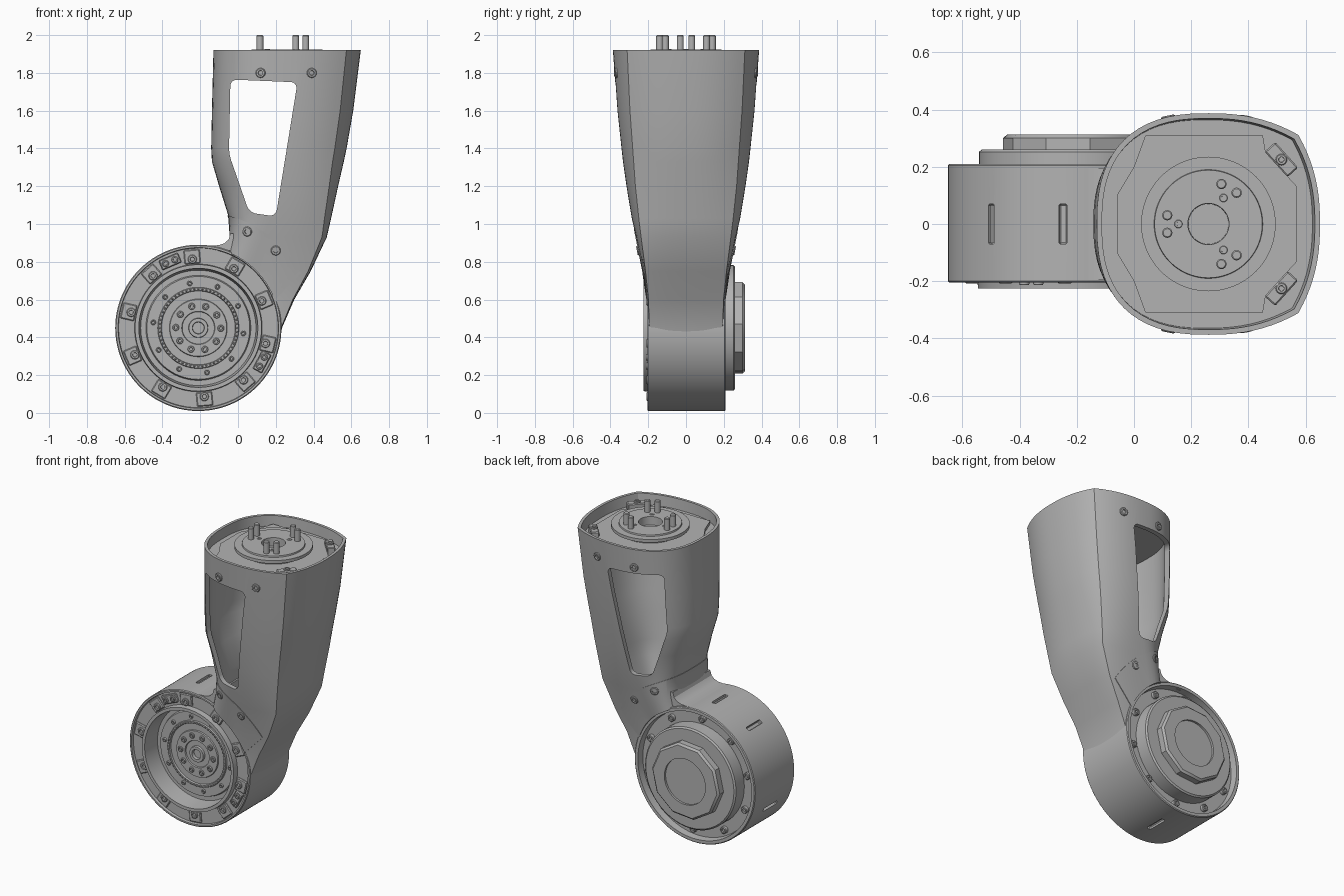
import bpy, bmesh, math
from mathutils import Vector, Matrix

cube = bpy.data.objects.get("Cube")
if cube:
    bpy.data.objects.remove(cube)

grey = bpy.data.materials.new("machined grey")
grey.use_nodes = True
GREY = (0.45, 0.45, 0.45, 1)
grey.diffuse_color = GREY
grey.node_tree.nodes["Principled BSDF"].inputs["Base Color"].default_value = GREY
parts = []
HUB = Vector((-0.21, 0, 0.45))
TOP = Vector((0.26, 0, 0))


def finish(name, bm):
    bmesh.ops.recalc_face_normals(bm, faces=bm.faces)
    mesh = bpy.data.meshes.new(name)
    bm.to_mesh(mesh)
    bm.free()
    mesh.materials.append(grey)
    obj = bpy.data.objects.new(name, mesh)
    bpy.context.collection.objects.link(obj)
    parts.append(obj)
    return obj


def stack(name, rings):
    """Skin a list of equally long rings and close both ends."""
    bm = bmesh.new()
    loops = [[bm.verts.new(p) for p in ring] for ring in rings]
    n = len(loops[0])
    for a, b in zip(loops, loops[1:]):
        for i in range(n):
            j = (i + 1) % n
            bm.faces.new((a[i], a[j], b[j], b[i]))
    bm.faces.new(loops[0])
    bm.faces.new(loops[-1])
    return finish(name, bm)


def lathe(name, profile, origin, axis, segs=96, phase=0):
    """Turn (radius, height) pairs around an axis."""
    turn = Vector(axis).to_track_quat('Z', 'Y')
    rings = []
    for r, h in profile:
        r = max(r, 0.001)
        ring = []
        for i in range(segs):
            a = math.radians(phase) + math.tau * i / segs
            ring.append(Vector(origin) + turn @ Vector((r * math.cos(a), r * math.sin(a), h)))
        rings.append(ring)
    return stack(name, rings)


def prism(name, outline, low, high, axis='Y', rounding=0):
    place = (lambda p, h: (p[0], h, p[1])) if axis == 'Y' else (lambda p, h: (p[0], p[1], h))
    obj = stack(name, [[place(p, h) for p in outline] for h in (low, high)])
    if rounding:
        bm = bmesh.new()
        bm.from_mesh(obj.data)
        k = 'XYZ'.index(axis)
        edges = [e for e in bm.edges if abs(e.verts[0].co[k] - e.verts[1].co[k]) > 0.001]
        bmesh.ops.bevel(bm, geom=edges, offset=rounding, segments=5, profile=0.5, affect='EDGES')
        bm.to_mesh(obj.data)
        bm.free()
    return obj


def block(name, centre, size, axis='Z', angle=0):
    bm = bmesh.new()
    m = Matrix.Translation(centre) @ Matrix.Rotation(angle, 4, axis) @ Matrix.Diagonal((*size, 1))
    bmesh.ops.create_cube(bm, size=1, matrix=m)
    bmesh.ops.bevel(bm, geom=bm.edges[:], offset=0.005, segments=1, affect='EDGES')
    return finish(name, bm)


def combine(obj, tool, operation='DIFFERENCE'):
    mod = obj.modifiers.new("cut", 'BOOLEAN')
    mod.object, mod.operation, mod.solver = tool, operation, 'EXACT'
    bpy.context.view_layer.update()
    graph = bpy.context.evaluated_depsgraph_get()
    mesh = bpy.data.meshes.new_from_object(obj.evaluated_get(graph))
    obj.modifiers.clear()
    obj.data = mesh
    parts.remove(tool)
    bpy.data.objects.remove(tool)


def around_hub(r, degrees, y):
    a = math.radians(degrees)
    return HUB + Vector((r * math.cos(a), y, r * math.sin(a)))


def screw(name, at, axis, r=0.022):
    lathe(name, [(r, -0.02), (r, 0.005), (r * 0.85, 0.009), (r * 0.5, 0.009),
                 (r * 0.45, 0), (0, 0)], at, axis, 16)


# Arm sections: height, left x, right x, half depth, left squareness, right crease position
SECTIONS = [(0.34, -0.1, 0.212, 0.195, 5, 0.97), (0.45, -0.1, 0.233, 0.2, 5, 0.97),
            (0.6, -0.1, 0.298, 0.207, 5, 0.96), (0.75, -0.08, 0.385, 0.228, 5, 0.94),
            (0.93, -0.04, 0.47, 0.264, 4, 0.9), (1.03, -0.047, 0.493, 0.287, 3, 0.87),
            (1.2, -0.1, 0.53, 0.315, 2.5, 0.85), (1.33, -0.138, 0.56, 0.334, 2.5, 0.83),
            (1.4, -0.142, 0.575, 0.342, 2.5, 0.825), (1.6, -0.138, 0.61, 0.364, 2.5, 0.815),
            (1.92, -0.13, 0.65, 0.387, 2.5, 0.805)]
BULGE = 2.35


def section(z):
    for a, b in zip(SECTIONS, SECTIONS[1:]):
        if z <= b[0]:
            t = (z - a[0]) / (b[0] - a[0])
            return [p + (q - p) * t for p, q in zip(a[1:], b[1:])]
    return SECTIONS[-1][1:]


def unit_depth(u, n, c):
    if u < 0:
        return (1 - abs(u) ** n) ** (1 / n)
    return 1 - (1 - c) * (u / c) ** BULGE


def half_outline(n, c, creased):
    """Right side, then the front, then around the left."""
    angles = [math.pi / 2 * i / 16 for i in range(17)]
    left = [(-math.sin(a) ** (2 / n), max(math.cos(a), 0) ** (2 / n)) for a in angles]
    if not creased:
        return [(-u, v) for u, v in reversed(left)] + left[1:]
    steps = [i / 10 for i in range(11)]
    right = [(1 - (1 - c) * t ** BULGE, c * t) for t in steps]
    front = [(c * (1 - t), unit_depth(c * (1 - t), n, c)) for t in steps[1:]]
    return right + front + left[1:]


def arm_loft(name, low, high, inset, creased=True):
    heights = [low] + [s[0] for s in SECTIONS if low < s[0] < high] + [high]
    rings = []
    for z in heights:
        left, right, depth, n, c = section(z)
        half = half_outline(n, c, creased)
        whole = half + [(u, -v) for u, v in reversed(half[1:-1])]
        middle, width = (left + right) / 2, (right - left) / 2 - inset
        rings.append([(middle + u * width, v * (depth - inset), z) for u, v in whole])
    return stack(name, rings)


def arm_depth(x, z):
    left, right, depth, n, c = section(z)
    return depth * unit_depth((2 * x - left - right) / (right - left), n, c)


def hub_cutter():
    return lathe("hub_cutter", [(0.43, -0.6), (0.43, 0.6)], HUB, (0, 1, 0))


# Hollow arm with a window through front and back and an open top recess
WINDOW = [(-0.04, 1.765), (0.315, 1.75), (0.2, 1.04), (0.06, 1.06), (-0.048, 1.37)]
shell = arm_loft("arm_shell", 0.34, 1.92, 0)
combine(shell, arm_loft("arm_cavity", 0.75, 1.82, 0.03, creased=False))
combine(shell, arm_loft("top_recess", 1.85, 2.0, 0.018))
combine(shell, prism("window_cutter", WINDOW, -0.6, 0.6, rounding=0.035))
combine(shell, hub_cutter())

# Curved cover plates where the arm grips the hub
arc = [around_hub(0.615, a, 0) for a in range(28, 77, 4)]
inner = [around_hub(0.4, a, 0) for a in (76, 48, 18)]
cover = arm_loft("grip_cover", 0.46, 1.2, -0.004)
combine(cover, prism("cover_outline", [(p.x, p.z) for p in arc + inner], -0.6, 0.6), 'INTERSECT')
combine(cover, arm_loft("cover_cavity", 0.4, 1.3, 0.025))
combine(cover, hub_cutter())

# Concave fillet between the arm and the top of the hub
prism("neck_fillet", [(-0.2, 0.86), (-0.2, 0.889), (-0.14, 0.886), (-0.1, 0.888), (-0.07, 0.899),
                      (-0.05, 0.918), (-0.04, 0.95), (0, 0.95), (0, 0.86)], -0.195, 0.195)

# Hub drum, with the stepped output face in front and a recess behind
drum = lathe("hub_drum", [
    (0, -0.115), (0.03, -0.115), (0.032, -0.135), (0.05, -0.135), (0.052, -0.12), (0.085, -0.12),
    (0.088, -0.128), (0.15, -0.128), (0.153, -0.12), (0.195, -0.12), (0.198, -0.132),
    (0.212, -0.132), (0.215, -0.122), (0.272, -0.122), (0.278, -0.105), (0.305, -0.105),
    (0.315, -0.225), (0.335, -0.225), (0.338, -0.188), (0.422, -0.188), (0.425, -0.205),
    (0.435, -0.205), (0.44, -0.2), (0.44, 0.205), (0.435, 0.21), (0.415, 0.21),
    (0.41, 0.165), (0, 0.165)], HUB, (0, 1, 0), 128)
for angle in (95, 131, 203, 275):
    combine(drum, block("slot_cutter", around_hub(0.44, angle, 0), (0.04, 0.14, 0.028),
                        'Y', -math.radians(angle)))

# Two-tier rear cap: round base, faceted top with a sunken dial
FRONT, BACK = (0, -1, 0), (0, 1, 0)
lathe("rear_cap_base", [(0.332, 0.15), (0.332, 0.252), (0.322, 0.26), (0, 0.26)], HUB, BACK, 60)
cap = lathe("rear_cap", [(0.248, 0.25), (0.248, 0.3), (0.235, 0.312)], HUB, BACK, 10, 67)
combine(cap, lathe("dial_cutter", [(0.15, 0.298), (0.15, 0.4)], HUB, BACK, 64))

# Clamp pads, screws and bolt circles
for k in range(10):
    angle = 95 + 36 * k
    block("clamp_pad", around_hub(0.378, angle, -0.189), (0.075, 0.02, 0.085), 'Y', -math.radians(angle))
    screw("clamp_screw", around_hub(0.365, angle, -0.199), FRONT, 0.024)
    screw("rear_screw", around_hub(0.372, angle, 0.18), BACK, 0.022)
    screw("face_screw", around_hub(0.24, angle + 6, -0.122), FRONT, 0.014)
    screw("output_bolt", around_hub(0.119, angle + 12, -0.128), FRONT, 0.018)
for k in range(60):
    block("gear_tooth", around_hub(0.205, 6 * k, -0.133), (0.012, 0.008, 0.011), 'Y', -math.radians(6 * k))
for angle in (113, 332):
    block("connector", around_hub(0.382, angle, -0.19), (0.055, 0.03, 0.11), 'Y', -math.radians(angle))
    for d in (-4, 4):
        screw("connector_pin", around_hub(0.382, angle + d, -0.204), FRONT, 0.018)

# Screws through the shell, front and back, tilted to sit on the surface
for side in (-1, 1):
    for x, z in ((0.12, 1.8), (0.39, 1.8), (0.05, 0.96), (0.2, 0.86)):
        slope_x = (arm_depth(x + 0.01, z) - arm_depth(x - 0.01, z)) / 0.02
        slope_z = (arm_depth(x, z + 0.01) - arm_depth(x, z - 0.01)) / 0.02
        screw("shell_screw", (x, side * (arm_depth(x, z) + 0.001), z), (-slope_x, side, -slope_z), 0.026)

# Mounting deck inside the open top
half = [(-0.06, 0.1), (0, 0.2), (0.04, 0.31), (0.45, 0.31), (0.46, 0.25), (0.57, 0.13)]
prism("top_deck", half + [(x, -y) for x, y in reversed(half)], 1.84, 1.87, 'Z')
lathe("top_flange", [(0.19, 1.85), (0.19, 1.89), (0.235, 1.895), (0.235, 1.915), (0.19, 1.915),
                     (0.188, 1.924), (0.072, 1.924), (0.07, 1.86), (0, 1.86)], TOP, (0, 0, 1))
for k in range(3):
    for d in (-12, 12):
        a = math.radians(180 + 120 * k + d)
        lathe("dowel_pin", [(0.018, 1.9), (0.018, 1.996), (0.014, 2), (0, 2)],
              TOP + Vector((math.cos(a), math.sin(a), 0)) * 0.147, (0, 0, 1), 16)
    a = math.radians(180 + 120 * k)
    screw("flange_screw", TOP + Vector((math.cos(a) * 0.105, math.sin(a) * 0.105, 1.918)), (0, 0, 1), 0.015)
for side in (-1, 1):
    block("latch", (0.515, side * 0.225, 1.87), (0.12, 0.05, 0.06), 'Z', -side * math.radians(48))
    screw("latch_screw", (0.515, side * 0.225, 1.9), (0, 0, 1), 0.02)

# Smooth curved surfaces, keep machined edges crisp
bpy.ops.object.select_all(action='DESELECT')
for obj in parts:
    obj.select_set(True)
bpy.context.view_layer.objects.active = shell
bpy.ops.object.shade_smooth_by_angle(angle=math.radians(25))
